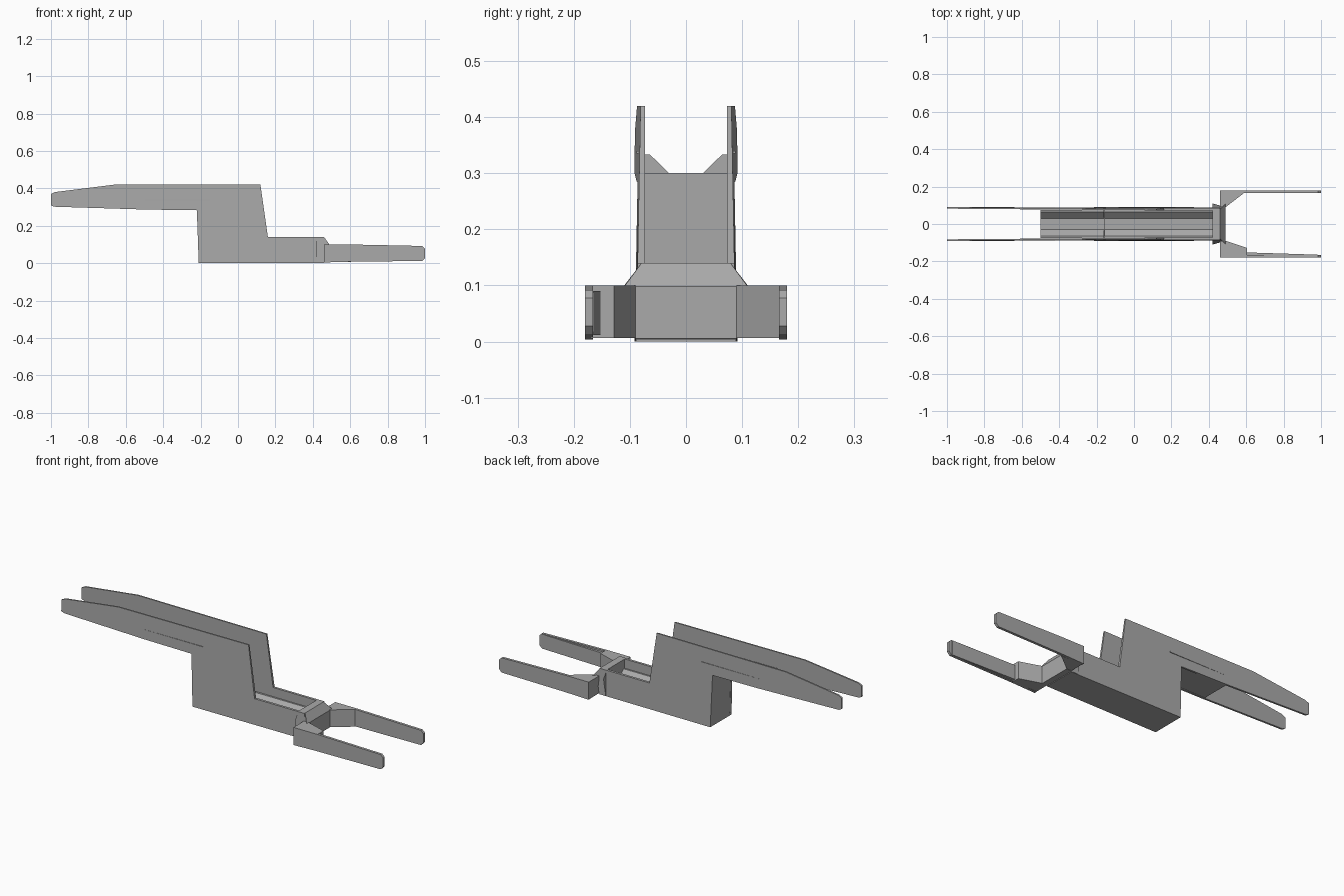
import bpy, bmesh

if "Cube" in bpy.data.objects:
    bpy.data.objects.remove(bpy.data.objects["Cube"])

grey = bpy.data.materials.new("hull grey")
grey.use_nodes = True
colour = (0.4, 0.4, 0.4, 1)
grey.diffuse_color = colour
grey.node_tree.nodes["Principled BSDF"].inputs["Base Color"].default_value = colour


def prism(name, outline, axis, lo, hi, shape=None):
    """Extrude a flat outline along an axis, then optionally reshape its points."""
    def place(a, b, d):
        return {"x": (d, a, b), "y": (a, d, b), "z": (a, b, d)}[axis]

    bm = bmesh.new()
    rings = [[bm.verts.new(place(a, b, d)) for a, b in outline] for d in (lo, hi)]
    n = len(outline)
    for ring in rings:
        bm.faces.new(ring)
    for i in range(n):
        j = (i + 1) % n
        bm.faces.new((rings[0][i], rings[0][j], rings[1][j], rings[1][i]))
    if shape:
        for v in bm.verts:
            shape(v.co)
    bmesh.ops.recalc_face_normals(bm, faces=bm.faces)
    mesh = bpy.data.meshes.new(name)
    bm.to_mesh(mesh)
    bm.free()
    mesh.materials.append(grey)
    obj = bpy.data.objects.new(name, mesh)
    bpy.context.collection.objects.link(obj)
    return obj


def splay(side):
    """Side plates lean out toward the tail and toward the bottom."""
    def shape(co):
        out = 0.009 * max(0, 0.12 - co.x) / 1.12
        if abs(co.y) > 0.078:
            out += 0.008 * (1 - co.z / 0.42)
        co.y += side * out
    return shape


# Stepped side plates, finger arms and ribs on both sides
plate = [(-1, 0.31), (-1, 0.37), (-0.98, 0.38), (-0.66, 0.42), (0.12, 0.42),
         (0.16, 0.14), (0.46, 0.14), (0.46, 0), (-0.21, 0), (-0.22, 0.283),
         (-0.5, 0.287), (-0.985, 0.302)]
finger = [(0.46, 0.004), (0.46, 0.1), (0.6, 0.1), (0.985, 0.092), (1, 0.078),
          (1, 0.028), (0.985, 0.012), (0.6, 0.008)]
for side, label in ((-1, "front"), (1, "back")):
    prism(label + "_side_plate", plate, "y", side * 0.073, side * 0.081, splay(side))
    prism(label + "_finger", finger, "y", side * 0.166, side * 0.18)
    prism(label + "_rib", [(-0.5, 0.335), (-0.5, 0.34), (-0.15, 0.34), (-0.15, 0.335)],
          "y", side * 0.08, side * 0.088)

# Finger roots: the front one ends in a step, the back one in a plain slope
prism("front_finger_root", [(0.46, -0.09), (0.49, -0.09), (0.605, -0.128),
                            (0.605, -0.152), (0.98, -0.164), (0.98, -0.17), (0.46, -0.17)],
      "z", 0.012, 0.09)
prism("front_root_block", [(0.46, -0.09), (0.49, -0.09), (0.605, -0.128),
                           (0.605, -0.17), (0.46, -0.17)], "z", 0.006, 0.1)
prism("back_finger_root", [(0.46, 0.09), (0.49, 0.09), (0.59, 0.167), (0.46, 0.17)],
      "z", 0.006, 0.1)


def trough(name, x0, x1, bottom, floor, rim):
    half = [(0.076, bottom), (0.076, rim), (0.064, rim), (0.03, floor)]
    return prism(name, half + [(-y, z) for y, z in reversed(half)], "x", x0, x1)


# Channel floors and the upright wall joining them
trough("upper_channel", -0.5, -0.16, 0.288, 0.3, 0.333)
trough("lower_channel", -0.21, 0.46, 0, 0.06, 0.09)
prism("upright_wall", [(-0.21, 0), (-0.16, 0), (-0.155, 0.3), (-0.218, 0.3)],
      "y", -0.076, 0.076)


# Nose block between the finger roots, narrowing to the top
def narrow_top(co):
    if co.z > 0.13:
        co.y *= 0.72
    elif co.z < 0.01:
        co.y *= 0.82


prism("nose_block", [(0.42, 0.001), (0.42, 0.1), (0.42, 0.14), (0.46, 0.14),
                     (0.49, 0.098), (0.49, 0.005)], "y", -0.11, 0.11, narrow_top)
